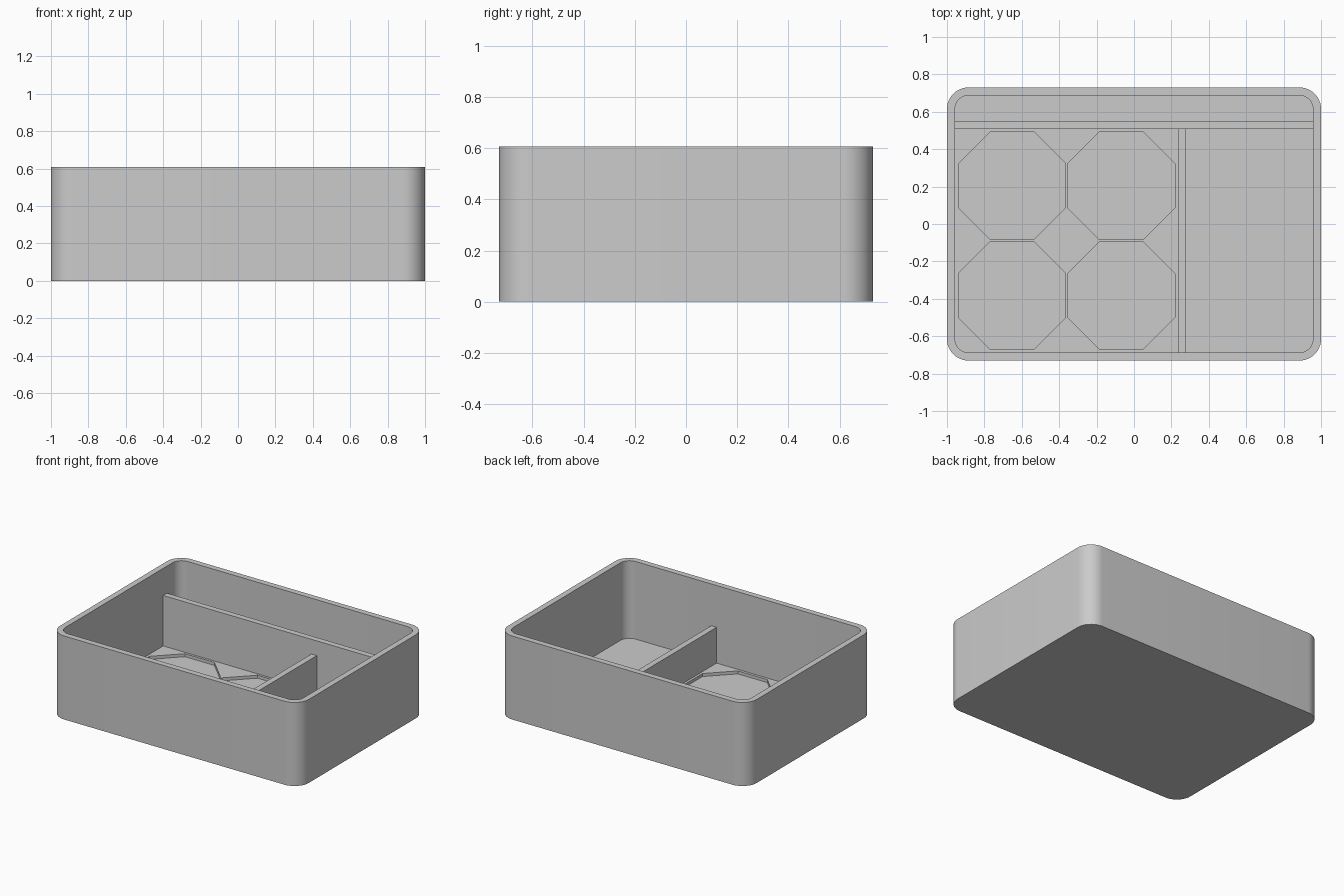
import bpy, bmesh, math

if "Cube" in bpy.data.objects:
    bpy.data.objects.remove(bpy.data.objects["Cube"], do_unlink=True)

HX, HY, HEIGHT = 1.0, 0.73, 0.607      # outer half sizes and height
WALL, FLOOR, POCKET = 0.043, 0.043, 0.021
RADIUS = 0.115

grey = bpy.data.materials.new("light grey plastic")
grey.use_nodes = True
grey.diffuse_color = (0.6, 0.6, 0.6, 1)
grey.node_tree.nodes["Principled BSDF"].inputs["Base Color"].default_value = (0.6, 0.6, 0.6, 1)


def prism(name, outline, z0, z1):
    """Extrude a flat outline from z0 up to z1."""
    bm = bmesh.new()
    base = bm.faces.new([bm.verts.new((x, y, z0)) for x, y in outline])
    top = bmesh.ops.extrude_face_region(bm, geom=[base])["geom"]
    moved = [g for g in top if isinstance(g, bmesh.types.BMVert)]
    bmesh.ops.translate(bm, verts=moved, vec=(0, 0, z1 - z0))
    bmesh.ops.recalc_face_normals(bm, faces=bm.faces)
    mesh = bpy.data.meshes.new(name)
    bm.to_mesh(mesh)
    bm.free()
    mesh.materials.append(grey)
    obj = bpy.data.objects.new(name, mesh)
    bpy.context.collection.objects.link(obj)
    return obj


def rounded_rectangle(hx, hy, r, steps=12):
    points = []
    for corner, (sx, sy) in enumerate([(1, 1), (-1, 1), (-1, -1), (1, -1)]):
        for i in range(steps + 1):
            a = math.radians(90) * (corner + i / steps)
            points.append((sx * (hx - r) + r * math.cos(a), sy * (hy - r) + r * math.sin(a)))
    return points


def rectangle(x0, x1, y0, y1):
    return [(x0, y0), (x1, y0), (x1, y1), (x0, y1)]


def octagon(cx, cy, width):
    r = width / 2 / math.cos(math.pi / 8)
    return [(cx + r * math.cos((i + 0.5) * math.pi / 4),
             cy + r * math.sin((i + 0.5) * math.pi / 4)) for i in range(8)]


def activate(obj):
    bpy.ops.object.select_all(action="DESELECT")
    obj.select_set(True)
    bpy.context.view_layer.objects.active = obj


def carve(body, cutter):
    cutter.hide_render = True
    mod = body.modifiers.new("carve", "BOOLEAN")
    mod.operation, mod.solver, mod.object = "DIFFERENCE", "EXACT", cutter
    activate(body)
    bpy.ops.object.modifier_apply(modifier=mod.name)
    bpy.data.objects.remove(cutter, do_unlink=True)


# Open box with rounded corners
box = prism("box", rounded_rectangle(HX, HY, RADIUS), 0, HEIGHT)
carve(box, prism("cavity_cutter",
                 rounded_rectangle(HX - WALL, HY - WALL, RADIUS - WALL), FLOOR, HEIGHT + 0.1))

# Four octagonal pockets sunk into the floor
for x in (-0.652, -0.068):
    for y in (0.205, -0.382):
        carve(box, prism("pocket_cutter", octagon(x, y, 0.572), POCKET, FLOOR + 0.1))
activate(box)
bpy.ops.object.shade_smooth_by_angle(angle=math.radians(30))

# Dividers, with ends let into the walls and floor
EMBED = 0.01
INNER_X, INNER_Y = HX - WALL + EMBED, HY - WALL + EMBED
prism("long_divider", rectangle(-INNER_X, INNER_X, 0.508, 0.551), FLOOR - EMBED, 0.41)
prism("short_divider", rectangle(0.235, 0.278, -INNER_Y, 0.508 + EMBED), FLOOR - EMBED, 0.303)
